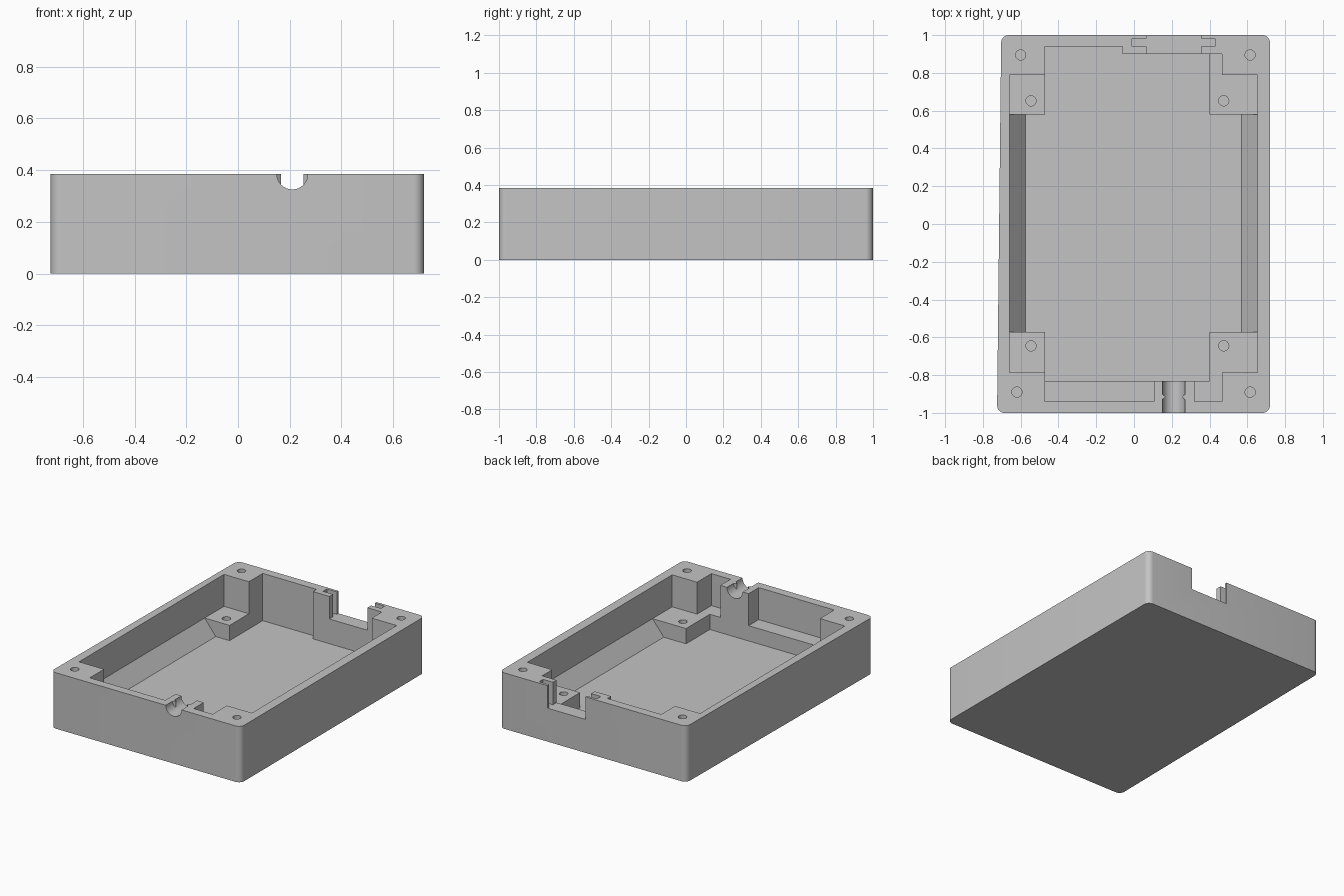
import bpy, bmesh, math
from mathutils import Vector

if "Cube" in bpy.data.objects:
    bpy.data.objects.remove(bpy.data.objects["Cube"])

H = 0.385      # rim height
SHELF = 0.165  # height of mounting posts and shelves
FLOOR = 0.06   # inside floor
OVER = 0.5     # cutters reach above the rim

grey = bpy.data.materials.new("grey_plastic")
grey.diffuse_color = (0.55, 0.55, 0.55, 1)
grey.use_nodes = True
grey.node_tree.nodes["Principled BSDF"].inputs["Base Color"].default_value = grey.diffuse_color


def prism(name, pts, lo, hi, axis="z"):
    """Extrude a closed profile: (x, y) along z, or (x, z) along y."""
    place = (lambda p, h: (p[0], p[1], h)) if axis == "z" else (lambda p, h: (p[0], h, p[1]))
    bm = bmesh.new()
    low = [bm.verts.new(place(p, lo)) for p in pts]
    high = [bm.verts.new(place(p, hi)) for p in pts]
    bm.faces.new(low)
    bm.faces.new(high)
    n = len(pts)
    for i in range(n):
        j = (i + 1) % n
        bm.faces.new((low[i], low[j], high[j], high[i]))
    bmesh.ops.recalc_face_normals(bm, faces=bm.faces)
    mesh = bpy.data.meshes.new(name)
    bm.to_mesh(mesh)
    bm.free()
    ob = bpy.data.objects.new(name, mesh)
    bpy.context.collection.objects.link(ob)
    mesh.materials.append(grey)
    return ob


def rect(x0, x1, y0, y1):
    return [(x0, y0), (x1, y0), (x1, y1), (x0, y1)]


def circle(cx, cy, r, n=24):
    return [(cx + r * math.cos(2 * math.pi * i / n), cy + r * math.sin(2 * math.pi * i / n))
            for i in range(n)]


def rounded(corners, r, seg=8):
    """Round every corner of a nearly rectangular counter-clockwise outline."""
    out = []
    for i, c in enumerate(corners):
        c = Vector(c)
        a = (Vector(corners[i - 1]) - c).normalized()
        b = (Vector(corners[(i + 1) % len(corners)]) - c).normalized()
        centre = c + (a + b) * r
        for k in range(seg + 1):
            t = math.pi / 2 * k / seg
            out.append(tuple(centre - b * r * math.cos(t) - a * r * math.sin(t)))
    return out


def combine(body, tool, op="DIFFERENCE"):
    """Apply a boolean and drop the tool."""
    mod = body.modifiers.new("bool", "BOOLEAN")
    mod.object, mod.operation, mod.solver = tool, op, "EXACT"
    dg = bpy.context.evaluated_depsgraph_get()
    dg.update()
    mesh = bpy.data.meshes.new_from_object(body.evaluated_get(dg))
    body.modifiers.clear()
    body.data = mesh
    bpy.data.objects.remove(tool, do_unlink=True)


# Outer block, slightly narrower toward the back on the left
outline = rounded([(-0.725, -1), (0.72, -1), (0.72, 1), (-0.703, 1)], 0.04)
case = prism("enclosure_base", outline, 0, H)

# Upper pocket, leaving the screw corners and the cable boss
upper = [(-.66, -.785), (-.47, -.785), (-.47, -.94), (.105, -.94), (.105, -.83),
         (.32, -.83), (.32, -.94), (.465, -.94), (.465, -.785), (.655, -.785),
         (.655, .79), (.465, .79), (.465, .90), (-.06, .90), (-.06, .94),
         (-.47, .94), (-.47, .79), (-.66, .79)]
combine(case, prism("upper_pocket", upper, SHELF, OVER))

# Lower pocket between the mounting posts
lower = [(-.47, -.83), (.40, -.83), (.40, .90), (-.06, .90), (-.06, .94), (-.47, .94)]
combine(case, prism("lower_pocket", lower, FLOOR, OVER))

# Middle bay with sloped sides
bay = [(-.575, FLOOR), (.57, FLOOR), (.655, SHELF), (.655, OVER), (-.66, OVER), (-.66, SHELF)]
combine(case, prism("sloped_bay", bay, -.572, .58, "y"))

# Back connector opening with panel grooves
opening = [(.065, .85), (.355, .85), (.355, .94), (.43, .94), (.43, .982), (.355, .982),
           (.355, 1.05), (.065, 1.05), (.065, .982), (-.01, .982), (-.01, .94), (.065, .94)]
combine(case, prism("connector_opening", opening, 0.23, OVER))

# Front cable notch: half-round channel with a gripping tooth on each side
combine(case, prism("cable_notch", circle(0.21, H, 0.06, 32), -1.1, -0.8, "y"))
for s in (-1, 1):
    tooth = [(0.21 + s * 0.075, -.942), (0.21 + s * 0.043, -.915), (0.21 + s * 0.075, -.888)]
    combine(case, prism("cable_tooth", tooth, 0.32, H), "UNION")

# Lid screw holes in the corners
for x, y in ((-.60, .895), (.615, .895), (-.62, -.89), (.615, -.89)):
    combine(case, prism("lid_hole", circle(x, y, 0.027), 0.16, OVER))

# Board screw holes in the mounting posts
for x in (-.545, .475):
    for y in (-.645, .652):
        combine(case, prism("post_hole", circle(x, y, 0.027), 0.07, OVER))

# Smooth the rounded corners and bores, keep edges crisp
bpy.context.view_layer.objects.active = case
case.select_set(True)
bpy.ops.object.shade_smooth_by_angle(angle=math.radians(30))
